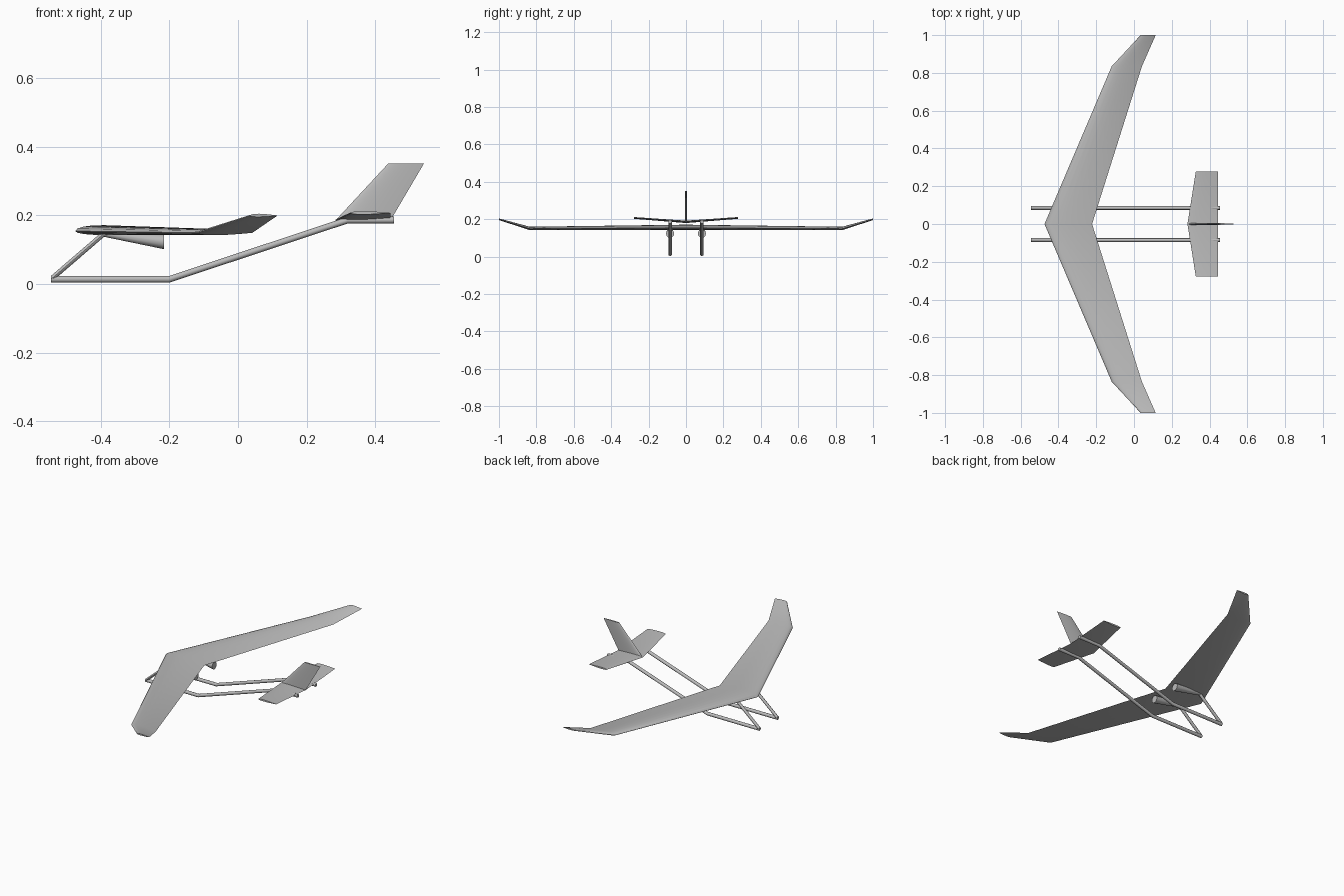
import bpy, bmesh, math

if "Cube" in bpy.data.objects:
    bpy.data.objects.remove(bpy.data.objects["Cube"])

grey = bpy.data.materials.new("light grey")
grey.diffuse_color = (0.5, 0.5, 0.5, 1)
grey.use_nodes = True
grey.node_tree.nodes["Principled BSDF"].inputs["Base Color"].default_value = grey.diffuse_color


def loft(name, sections, angle=35):
    """Skin a row of closed sections and cap both ends."""
    bm = bmesh.new()
    rings = [[bm.verts.new(p) for p in s] for s in sections]
    n = len(rings[0])
    for a, b in zip(rings, rings[1:]):
        for i in range(n):
            j = (i + 1) % n
            bm.faces.new((a[i], a[j], b[j], b[i]))
    bm.faces.new(rings[0])
    bm.faces.new(rings[-1])
    bmesh.ops.recalc_face_normals(bm, faces=bm.faces)
    me = bpy.data.meshes.new(name)
    bm.to_mesh(me)
    bm.free()
    me.materials.append(grey)
    ob = bpy.data.objects.new(name, me)
    bpy.context.collection.objects.link(ob)
    bpy.ops.object.select_all(action='DESELECT')
    ob.select_set(True)
    bpy.context.view_layer.objects.active = ob
    bpy.ops.object.shade_smooth_by_angle(angle=math.radians(angle))
    return ob


def airfoil(x0, x1, up, low, n=10):
    """Outline of (x, offset) pairs, from trailing edge over the top and back below."""
    def half(t):
        return (0.2969 * t ** 0.5 - 0.126 * t - 0.3516 * t * t
                + 0.2843 * t ** 3 - 0.1036 * t ** 4) / 0.1
    ts = [(1 + math.cos(math.pi * i / n)) / 2 for i in range(n + 1)]
    c = x1 - x0
    top = [(x0 + c * t, up * c * half(t)) for t in ts]
    bottom = [(x0 + c * t, -low * c * half(t)) for t in reversed(ts[1:-1])]
    return top + bottom


def panel(y, z, x0, x1, up, low):
    return [(x, y, z + d) for x, d in airfoil(x0, x1, up, low)]


def ring(x, y, z, r, n=12):
    return [(x, y + r * math.cos(math.tau * i / n), z + r * math.sin(math.tau * i / n))
            for i in range(n)]


# Swept wing with upturned tips
stations = [(0, 0.154, -0.474, -0.222), (0.835, 0.149, -0.118, 0.042), (1.0, 0.199, 0.035, 0.115)]
mirrored = [(-y, z, a, b) for y, z, a, b in reversed(stations[1:])] + stations
loft("wing", [panel(y, z, a, b, 0.068, 0.045) for y, z, a, b in mirrored])

# Tailplane with slight dihedral
loft("tailplane", [panel(y, z, a, b, 0.04, 0.04) for y, z, a, b in
                   [(-0.277, 0.207, 0.327, 0.445), (0, 0.186, 0.283, 0.445),
                    (0.277, 0.207, 0.327, 0.445)]])

# Swept fin
loft("fin", [[(x, d, z) for x, d in airfoil(a, b, 0.04, 0.04)]
             for z, a, b in [(0.186, 0.285, 0.445), (0.351, 0.438, 0.542)]])

# Paired booms, wing struts and tapered pods
for side, y in (("left", -0.085), ("right", 0.085)):
    r = 0.0098
    loft(side + "_boom", [ring(x, y, z, r) for x, z in
                          [(-0.545, 0.0135), (-0.20, 0.0135), (0.32, 0.186), (0.455, 0.186)]])
    loft(side + "_strut", [ring(-0.545, y, 0.0135, r), ring(-0.39, y, 0.147, r)])
    loft(side + "_pod", [ring(-0.39, y, 0.147, r), ring(-0.215, y, 0.123, 0.022)])
